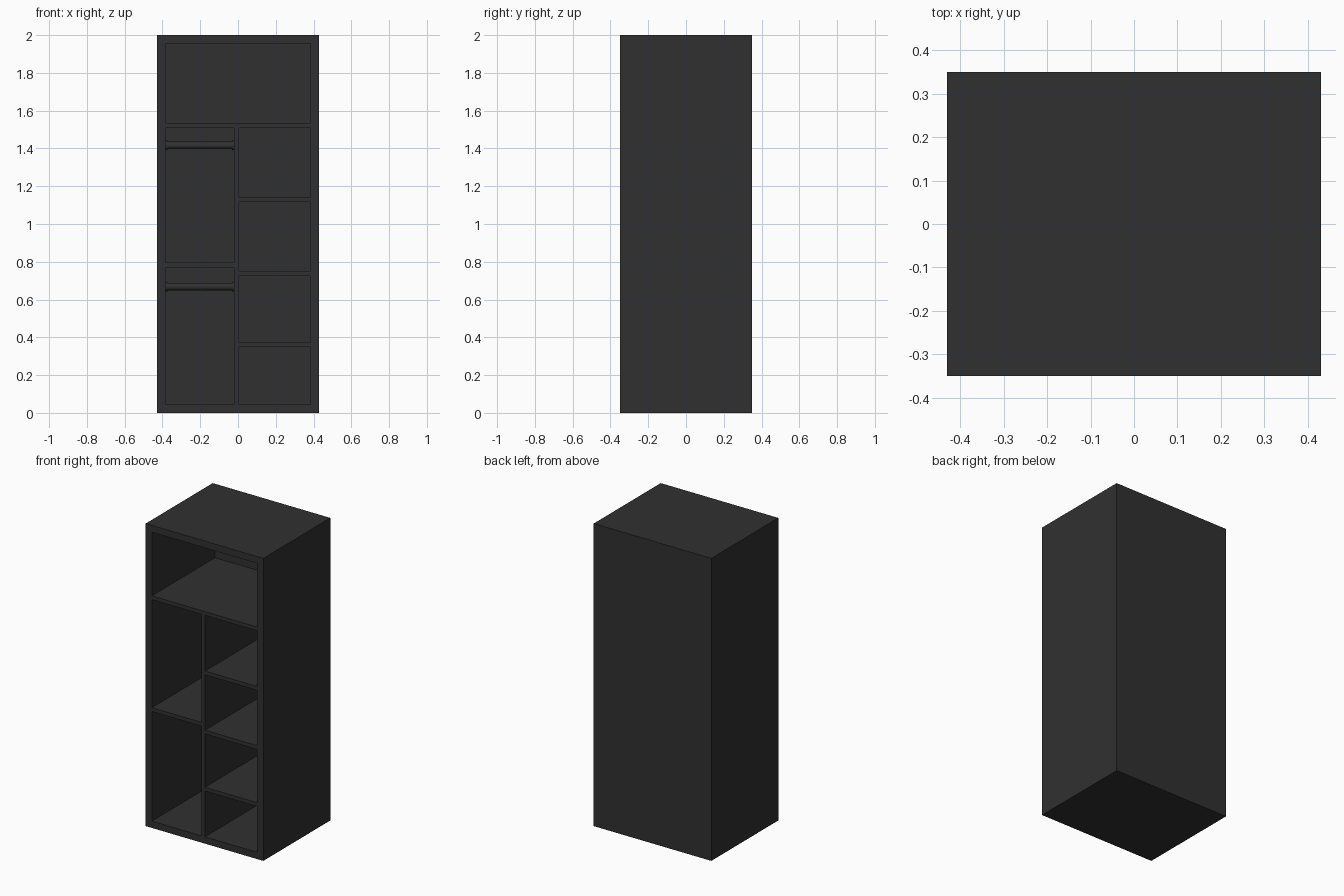
import bpy
import math

if "Cube" in bpy.data.objects:
    bpy.data.objects.remove(bpy.data.objects["Cube"])


def material(name, value):
    m = bpy.data.materials.new(name)
    m.diffuse_color = (value, value, value, 1)
    m.use_nodes = True
    m.node_tree.nodes["Principled BSDF"].inputs["Base Color"].default_value = m.diffuse_color
    return m


charcoal = material("charcoal", 0.03)

W, D, H = 0.43, 0.35, 2.0          # half width, half depth, height
T, S = 0.045, 0.025                # frame and shelf thickness
BACK = D - 0.04                    # inner face of the back panel
IN = W - T                         # inner half width
DIV = (-0.021, 0.004)              # divider left and right faces


def panel(name, x, y, z):
    """Box from (min, max) pairs."""
    bpy.ops.mesh.primitive_cube_add(size=1, location=[sum(r) / 2 for r in (x, y, z)])
    o = bpy.context.object
    o.name = name
    o.scale = [r[1] - r[0] for r in (x, y, z)]
    bpy.ops.object.transform_apply(location=False, rotation=False, scale=True)
    o.data.materials.append(charcoal)


def cylinder(name, x, z, radius):
    """Cylinder lying along x."""
    bpy.ops.mesh.primitive_cylinder_add(vertices=24, radius=radius, depth=x[1] - x[0],
                                        location=(sum(x) / 2, 0, z),
                                        rotation=(0, math.pi / 2, 0))
    o = bpy.context.object
    o.name = name
    o.data.materials.append(charcoal)
    bpy.ops.object.shade_smooth_by_angle()


# Outer frame
full, inner = (-D, D), (-D, BACK)
panel("left_side", (-W, -IN), full, (0, H))
panel("right_side", (IN, W), full, (0, H))
panel("bottom_panel", (-IN, IN), full, (0, T))
panel("top_panel", (-IN, IN), full, (H - T, H))
panel("back_panel", (-IN, IN), (BACK, D), (T, H - T))

# Shelves and divider
panel("top_shelf", (-IN, IN), inner, (1.509, 1.509 + S))
panel("divider", DIV, inner, (T, 1.509))
panel("left_shelf", (-IN, DIV[0]), inner, (0.77, 0.77 + S))
for i, z in enumerate((0.348, 0.725, 1.116)):
    panel(f"right_shelf_{i + 1}", (DIV[1], IN), inner, (z, z + S))

# Hanging rails with end sockets
for name, z in (("lower", 0.668), ("upper", 1.416)):
    cylinder(name + "_rail", (-IN, DIV[0]), z, 0.02)
    cylinder(name + "_socket_left", (-IN, -IN + 0.012), z, 0.025)
    cylinder(name + "_socket_right", (DIV[0] - 0.012, DIV[0]), z, 0.025)
